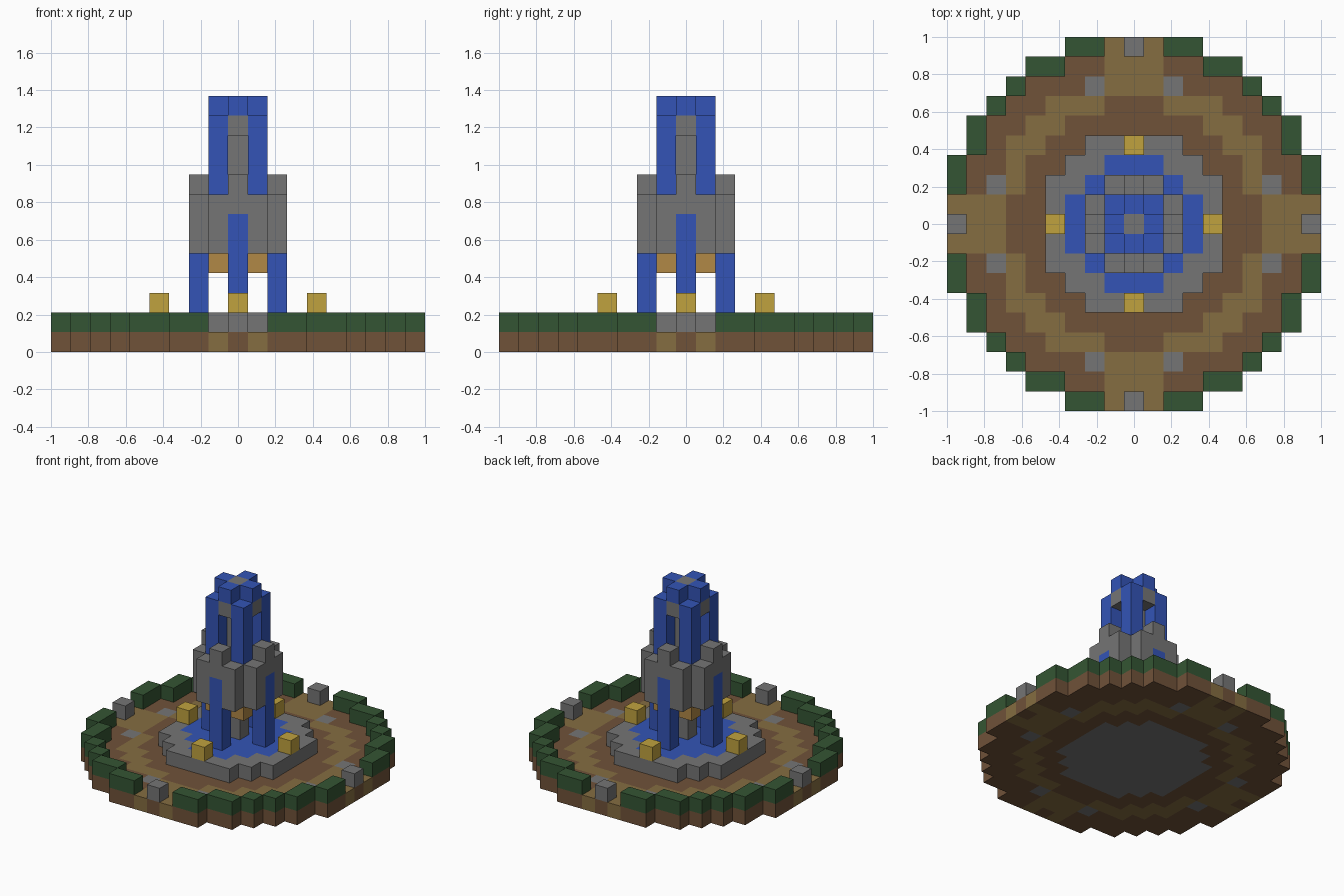
import bpy, bmesh, math
from mathutils import Vector

cube = bpy.data.objects.get("Cube")
if cube:
    bpy.data.objects.remove(cube, do_unlink=True)

U = 2 / 19  # block size


def material(name, rgb):
    linear = [((c / 255 + 0.055) / 1.055) ** 2.4 for c in rgb] + [1.0]
    m = bpy.data.materials.new(name)
    m.use_nodes = True
    m.diffuse_color = linear
    bsdf = m.node_tree.nodes["Principled BSDF"]
    bsdf.inputs["Base Color"].default_value = linear
    bsdf.inputs["Roughness"].default_value = 0.9
    return m


soil = material("soil brown", (112, 82, 57))
sand = material("path tan", (133, 109, 65))
leaf = material("hedge green", (52, 85, 51))
stone = material("stone grey", (117, 117, 117))
water = material("water blue", (51, 84, 182))
gold = material("lamp gold", (192, 162, 62))
bronze = material("bronze orange", (177, 136, 70))

SIDES = [Vector(d) for d in ((1, 0, 0), (-1, 0, 0), (0, 1, 0), (0, -1, 0), (0, 0, 1), (0, 0, -1))]


def blocks(name, plan, bottom, top, mat):
    """Stack the plan cells from layer bottom to layer top, outer faces only."""
    cells = {(x, y, z) for x, y in plan for z in range(bottom, top + 1)}
    bm = bmesh.new()
    for cell in cells:
        c = Vector(cell)
        for d in SIDES:
            if tuple(int(v) for v in c + d) in cells:
                continue
            a = Vector((d.y, d.z, d.x))
            b = d.cross(a)
            mid = c + d / 2 + Vector((0, 0, 0.5))
            ring = [mid + (a * i + b * j) / 2 for i, j in ((-1, -1), (1, -1), (1, 1), (-1, 1))]
            bm.faces.new([bm.verts.new(p * U) for p in ring])
    bmesh.ops.remove_doubles(bm, verts=bm.verts, dist=U / 100)
    mesh = bpy.data.meshes.new(name)
    bm.to_mesh(mesh)
    bm.free()
    mesh.materials.append(mat)
    obj = bpy.data.objects.new(name, mesh)
    bpy.context.collection.objects.link(obj)
    return obj


def around(*points):
    """Repeat cells over all mirrors and quarter turns."""
    return {(sx * p, sy * q) for x, y in points for p, q in ((x, y), (y, x))
            for sx in (1, -1) for sy in (1, -1)}


def disc(widths):
    """Filled round plan from the half width of each row, centre outwards."""
    return {(x, y) for y in range(1 - len(widths), len(widths))
            for x in range(-widths[abs(y)], widths[abs(y)] + 1)}


# Plans of the garden
ground = disc([9, 9, 9, 9, 8, 8, 7, 6, 5, 3])
basin = disc([4, 4, 4, 3, 2])
pool = disc([3, 3, 2, 1])
hedge = around((9, 2), (9, 3), (8, 4), (8, 5), (7, 6))
markers = around((9, 0))
slabs = around((7, 2))
ring = {(x, y) for x, y in ground if 6.2 < math.hypot(x, y) < 7.25}
arms = {(x, y) for x, y in ground if min(abs(x), abs(y)) <= 1 and max(abs(x), abs(y)) >= 7}
path = (ring | arms) - markers - slabs

# Ground layer
blocks("garden_soil", ground - path - slabs - basin, 0, 0, soil)
blocks("garden_path", path, 0, 0, sand)
blocks("paving_slabs", slabs, 0, 0, stone)
blocks("basin_floor", basin, 0, 0, stone)

# Hedge, markers and basin
blocks("hedge", hedge, 1, 1, leaf)
blocks("path_markers", markers, 1, 1, stone)
blocks("basin_rim", basin - pool, 1, 1, stone)
blocks("pool_water", pool, 1, 1, water)
blocks("basin_lamps", around((4, 0)), 2, 2, gold)

# Lower tier: support, bowl and spouts
centre = {(0, 0)}
core = disc([1, 1])
bowl = disc([2, 2, 1])
spouts = around((2, 0))
blocks("lower_column", centre, 2, 3, stone)
blocks("bowl_support", core, 4, 4, bronze)
blocks("lower_waterfalls", spouts, 2, 6, water)
blocks("bowl_wall", bowl - core - spouts, 5, 7, stone)
blocks("bowl_spouts", spouts, 7, 8, stone)
blocks("bowl_floor", core, 5, 6, stone)
blocks("bowl_water", core - centre, 7, 7, water)

# Upper tier: column, arms and falling water
cross = around((1, 0))
blocks("upper_column", centre, 7, 12, stone)
blocks("upper_arms", cross, 11, 11, stone)
blocks("upper_water", cross, 12, 12, water)
blocks("upper_waterfalls", around((1, 1)), 8, 11, water)
